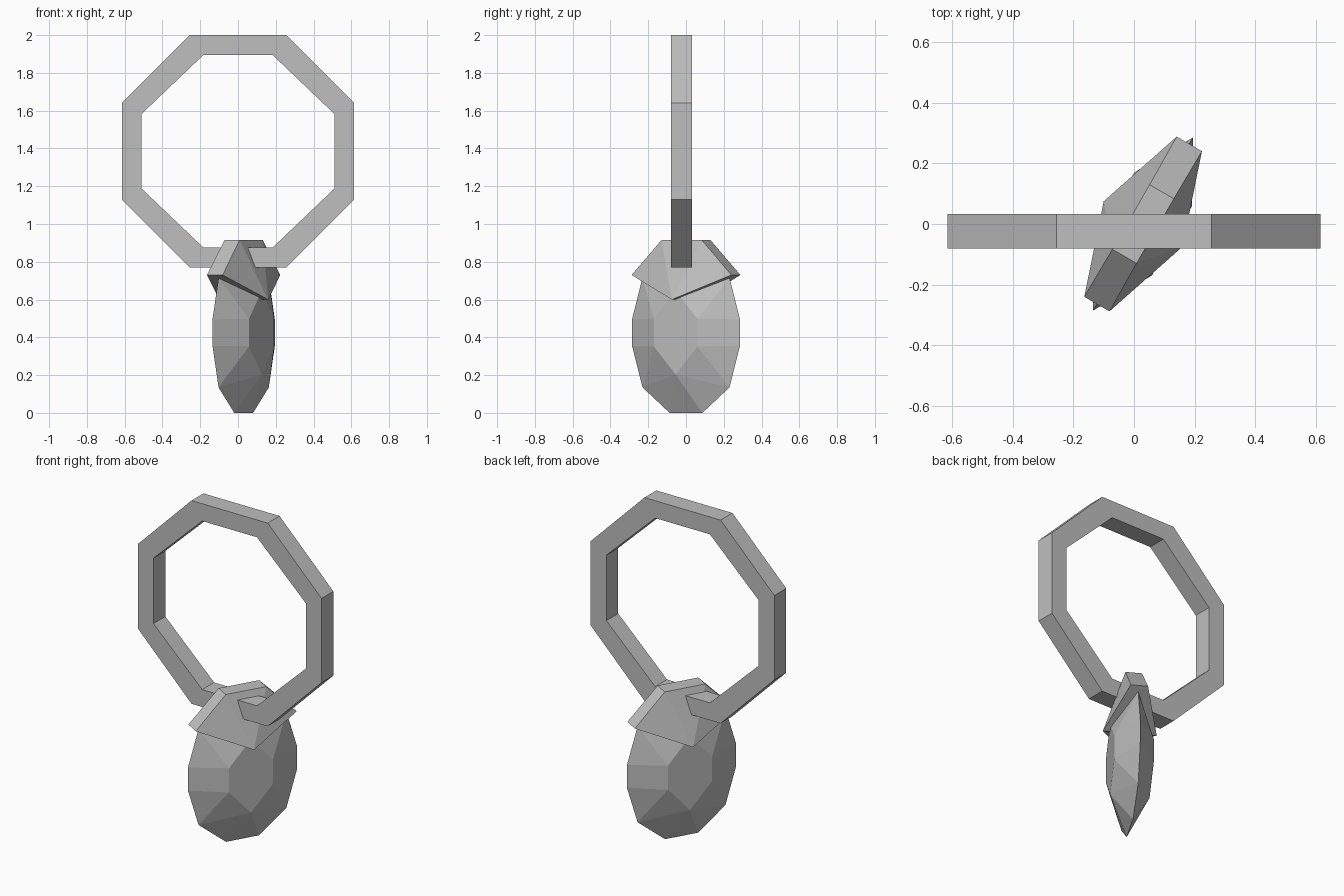
import bpy
import bmesh
from math import radians
from mathutils import Matrix

cube = bpy.data.objects.get("Cube")
if cube:
    bpy.data.objects.remove(cube, do_unlink=True)

grey = bpy.data.materials.new("plain grey")
grey.use_nodes = True
GREY = (0.52, 0.52, 0.52, 1)
grey.diffuse_color = GREY
grey.node_tree.nodes["Principled BSDF"].inputs["Base Color"].default_value = GREY


def finish(name, bm, matrix=None):
    bmesh.ops.recalc_face_normals(bm, faces=bm.faces)
    mesh = bpy.data.meshes.new(name)
    bm.to_mesh(mesh)
    bm.free()
    mesh.materials.append(grey)
    obj = bpy.data.objects.new(name, mesh)
    if matrix:
        obj.matrix_world = matrix
    bpy.context.collection.objects.link(obj)
    return obj


def octagon(reach, half_top, half_side):
    quarter = [(half_top, reach), (reach, half_side)]
    right = quarter + [(x, -z) for x, z in reversed(quarter)]
    return right + [(-x, -z) for x, z in right]


def mirrored_hull(name, points, matrix):
    """Convex solid from points mirrored in local x and y."""
    bm = bmesh.new()
    corners = {(sx * x, sy * y, z) for x, y, z in points
               for sx in (-1, 1) for sy in (-1, 1)}
    for co in sorted(corners):
        bm.verts.new(co)
    bmesh.ops.convex_hull(bm, input=bm.verts)
    bmesh.ops.dissolve_limit(bm, angle_limit=radians(1),
                             verts=bm.verts, edges=bm.edges)
    return finish(name, bm, matrix)


# Octagonal ring, square in section
CENTRE_Z = 1.385
outer = octagon(0.615, 0.255, 0.255)
inner = octagon(0.51, 0.183, 0.198)
bm = bmesh.new()
loops = [[bm.verts.new((x, y, CENTRE_Z + z)) for x, z in outline]
         for outline, y in ((outer, -0.08), (outer, 0.033),
                            (inner, 0.033), (inner, -0.08))]
for a, b in zip(loops, loops[1:] + loops[:1]):
    for i in range(8):
        j = (i + 1) % 8
        bm.faces.new((a[i], a[j], b[j], b[i]))
finish("ring", bm)

# Pendant parts share one frame, turned about the vertical
turned = Matrix.Translation((0.03, 0, 0)) @ Matrix.Rotation(radians(60), 4, "Z")

# Faceted gem: sharp rim and a raised six-sided table on each side
MID_Z = 0.425
rim = [(0.1, 0, 0.425), (0.266, 0, 0.29), (0.33, 0, 0.07)]
table = [(0, 0.11, 0.222), (0.133, 0.11, 0.073)]
gem_points = [(x, y, MID_Z + s * z) for x, y, z in rim + table for s in (-1, 1)]
mirrored_hull("gem", gem_points, turned)

# Cap clasping the gem, flaring to a point on each side
cap_points = [(0.123, 0.046, 0.915), (0.305, 0.048, 0.73), (0, 0.15, 0.6)]
mirrored_hull("cap", cap_points, turned)
